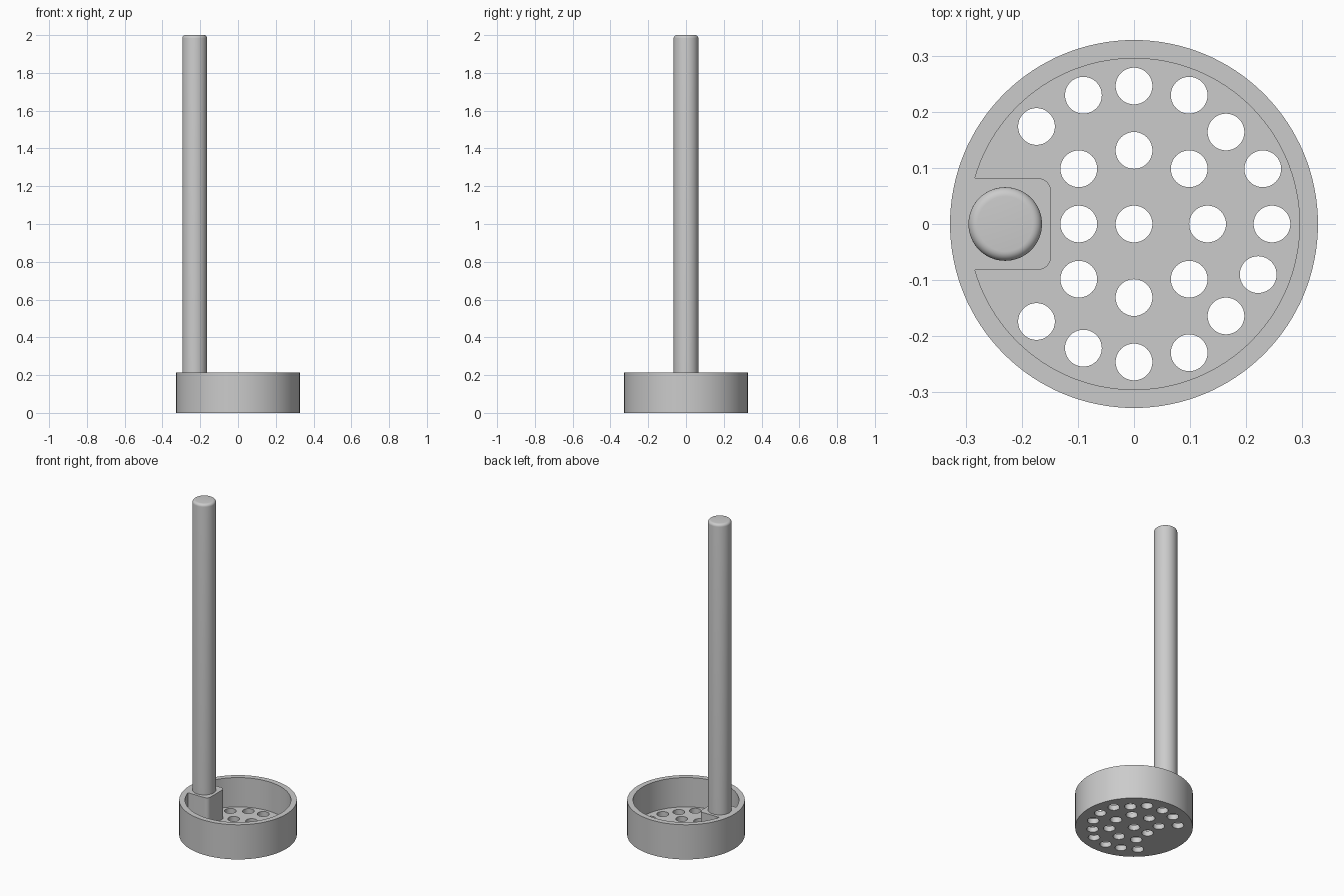
import bpy, bmesh
from math import pi, sin, cos, asin, radians
from mathutils import Matrix, Vector

if "Cube" in bpy.data.objects:
    bpy.data.objects.remove(bpy.data.objects["Cube"], do_unlink=True)

U = 2 / 122            # one design unit; the whole model is 122 units tall
CUP_R, CUP_H, WALL = 20, 13, 2
ROD_X, ROD_R, TOTAL_H = -14, 4, 122
BLOCK_X, BLOCK_Y, FILLET = -9, 5, 1.5
HOLE_R = 2

grey = bpy.data.materials.new("Plain grey")
grey.use_nodes = True
grey.diffuse_color = (0.6, 0.6, 0.6, 1)
grey.node_tree.nodes["Principled BSDF"].inputs["Base Color"].default_value = (0.6, 0.6, 0.6, 1)


def add_cylinder(bm, x, y, r, z0, z1, segments):
    place = Matrix.Translation((x, y, (z0 + z1) / 2))
    bmesh.ops.create_cone(bm, cap_ends=True, segments=segments, radius1=r,
                          radius2=r, depth=z1 - z0, matrix=place)


def make_object(name, bm):
    bmesh.ops.scale(bm, vec=(U, U, U), verts=bm.verts)
    bmesh.ops.recalc_face_normals(bm, faces=bm.faces)
    mesh = bpy.data.meshes.new(name)
    bm.to_mesh(mesh)
    bm.free()
    obj = bpy.data.objects.new(name, mesh)
    bpy.context.collection.objects.link(obj)
    return obj


def cut(obj, cutter):
    mod = obj.modifiers.new("Cut", 'BOOLEAN')
    mod.operation, mod.solver, mod.object = 'DIFFERENCE', 'EXACT', cutter
    bpy.context.view_layer.update()
    graph = bpy.context.evaluated_depsgraph_get()
    result = bpy.data.meshes.new_from_object(obj.evaluated_get(graph))
    obj.modifiers.clear()
    obj.data = result
    bpy.data.objects.remove(cutter, do_unlink=True)


def finish(obj):
    obj.data.materials.clear()
    obj.data.materials.append(grey)
    bpy.ops.object.select_all(action='DESELECT')
    obj.select_set(True)
    bpy.context.view_layer.objects.active = obj
    bpy.ops.object.shade_smooth_by_angle(angle=radians(30))


def arc(cx, cy, r, a0, a1, steps):
    angles = [a0 + (a1 - a0) * i / steps for i in range(steps + 1)]
    return [(cx + r * cos(a), cy + r * sin(a)) for a in angles]


# Round cup
bm = bmesh.new()
add_cylinder(bm, 0, 0, CUP_R, 0, CUP_H, 128)
cup = make_object("drainer_cup", bm)

# Cavity that leaves the wall, the floor and the rounded handle block
inner_r = CUP_R - WALL
end = pi - asin(BLOCK_Y / inner_r)
fx, fy = BLOCK_X - FILLET, BLOCK_Y - FILLET
outline = (arc(0, 0, inner_r, -end, end, 112)
           + arc(fx, fy, FILLET, pi / 2, 0, 8)
           + arc(fx, -fy, FILLET, 0, -pi / 2, 8))
bm = bmesh.new()
base = bm.faces.new([bm.verts.new((x, y, WALL)) for x, y in outline])
top = bmesh.ops.extrude_face_region(bm, geom=[base], use_keep_orig=True)["geom"]
bmesh.ops.translate(bm, vec=Vector((0, 0, CUP_H)),
                    verts=[v for v in top if isinstance(v, bmesh.types.BMVert)])
cut(cup, make_object("cavity_cutter", bm))

# Drain holes through the floor
holes = [(0, 0), (8, 0), (15, 0), (-6, 0), (14, 6), (13.5, -5.5),
         (-5.5, 14), (-5.5, -13.5)]
for side in (1, -1):
    holes += [(x, side * y) for x, y in
              ((0, 8), (0, 15), (6, 6), (-6, 6), (6, 14), (10, 10), (-10.6, 10.6))]
bm = bmesh.new()
for x, y in holes:
    add_cylinder(bm, x, y, HOLE_R, -1, WALL + 1, 40)
cut(cup, make_object("hole_cutter", bm))
finish(cup)

# Long handle rod with a rounded top edge
bm = bmesh.new()
add_cylinder(bm, ROD_X, 0, ROD_R, CUP_H - 1, TOTAL_H, 64)
rim = [e for e in bm.edges if all(v.co.z > TOTAL_H - 0.01 for v in e.verts)]
bmesh.ops.bevel(bm, geom=rim, offset=1, segments=6, profile=0.5, affect='EDGES')
finish(make_object("handle_rod", bm))
